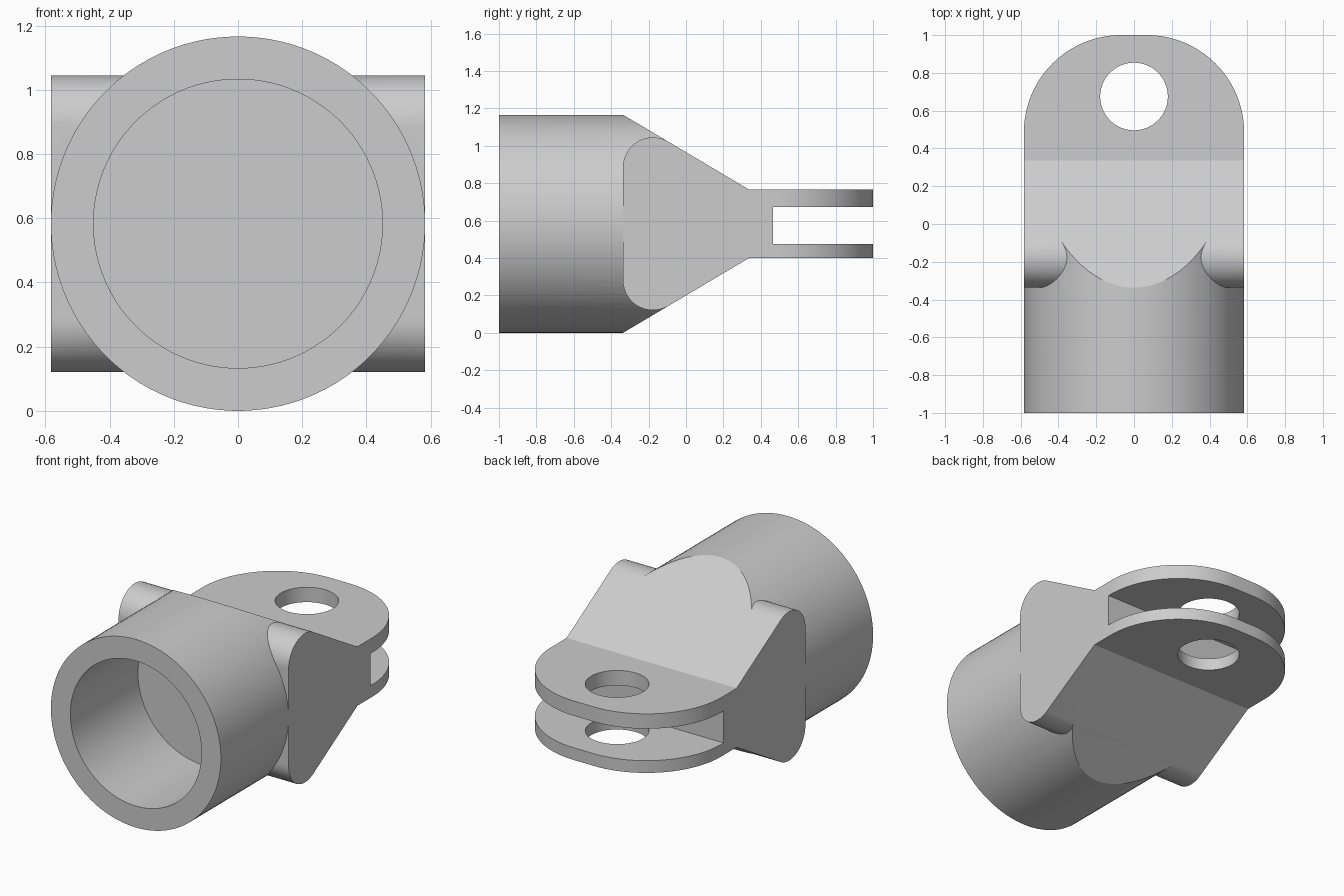
import bpy, bmesh, math
from mathutils import Matrix, Vector

cube = bpy.data.objects.get("Cube")
if cube:
    bpy.data.objects.remove(cube, do_unlink=True)

R = 0.583             # tube radius, also half width of the body
NECK = -0.337         # where the taper starts
FORK, FORK_H = 0.337, 0.183   # where the taper ends, half height there

grey = bpy.data.materials.new("plain grey")
grey.use_nodes = True
grey.diffuse_color = (0.604, 0.604, 0.604, 1)
grey.node_tree.nodes["Principled BSDF"].inputs["Base Color"].default_value = grey.diffuse_color


def add_object(name, bm):
    bmesh.ops.recalc_face_normals(bm, faces=bm.faces[:])
    mesh = bpy.data.meshes.new(name)
    bm.to_mesh(mesh)
    bm.free()
    mesh.materials.append(grey)
    obj = bpy.data.objects.new(name, mesh)
    bpy.context.collection.objects.link(obj)
    return obj


def prism(name, outline, place, lo, hi):
    """Extrude a 2D outline; place(a, b, h) turns it into a 3D point."""
    bm = bmesh.new()
    face = bm.faces.new([bm.verts.new(place(a, b, lo)) for a, b in outline])
    extruded = bmesh.ops.extrude_face_region(bm, geom=[face])["geom"]
    shift = Vector(place(0, 0, hi)) - Vector(place(0, 0, lo))
    bmesh.ops.translate(bm, vec=shift, verts=[g for g in extruded if isinstance(g, bmesh.types.BMVert)])
    return add_object(name, bm)


def arc(cx, cy, r, start, end, steps):
    angles = [start + (end - start) * i / steps for i in range(steps + 1)]
    return [(cx + r * math.cos(t), cy + r * math.sin(t)) for t in angles]


def circle(cx, cy, r, steps=96):
    return arc(cx, cy, r, math.pi / steps, 2 * math.pi + math.pi / steps, steps)[:-1]


def combine(target, other, operation):
    mod = target.modifiers.new(operation, "BOOLEAN")
    mod.operation, mod.object, mod.solver = operation, other, "EXACT"
    bpy.context.view_layer.objects.active = target
    bpy.ops.object.modifier_apply(modifier=mod.name)
    bpy.data.objects.remove(other, do_unlink=True)


def across(y, z, x): return (x, y, z)
def upward(x, y, z): return (x, y, z)
def along(x, z, y): return (x, y, z)


# Tapered body: side profile with rounded shoulders, mirrored about the axis
normal = Vector((R - FORK_H, FORK - NECK)).normalized()
r = 0.16
shoulder = arc(NECK + r, R - r * (1 + normal.x) / normal.y, r,
               math.pi, math.atan2(normal.y, normal.x), 20)
upper = shoulder + [(FORK, FORK_H), (1, FORK_H)]
profile = [(y, R + h) for y, h in upper] + [(y, R - h) for y, h in reversed(upper)]
clevis = prism("clevis_fitting", profile, across, -R, R)

# Rounded fork end, seen from above
corner = 0.515
side = arc(R - corner, 1 - corner, corner, 0, math.pi / 2, 32)
plan = [(R, -1)] + side + [(-x, y) for x, y in reversed(side)] + [(-R, -1)]
combine(clevis, prism("fork_outline", plan, upward, -1, 2), "INTERSECT")

# Slot between the two fork plates, and the pin hole
slot = [(0.465, 0.476), (1.5, 0.476), (1.5, 0.674), (0.465, 0.674)]
combine(clevis, prism("fork_slot", slot, across, -1, 1), "DIFFERENCE")
combine(clevis, prism("pin_hole", circle(0, 0.675, 0.179, 64), upward, -1, 2), "DIFFERENCE")

# Tube, trimmed by the two taper planes
tube = prism("tube", circle(0, R, R), along, -1, -0.08)
bm = bmesh.new()
bm.from_mesh(tube.data)
for s in (1, -1):
    cut = bmesh.ops.bisect_plane(bm, geom=bm.verts[:] + bm.edges[:] + bm.faces[:],
                                 plane_co=(0, NECK, R + s * R),
                                 plane_no=(0, normal.x, s * normal.y), clear_outer=True)
    rim = [g for g in cut["geom_cut"] if isinstance(g, bmesh.types.BMEdge)]
    bmesh.ops.holes_fill(bm, edges=rim)
bmesh.ops.recalc_face_normals(bm, faces=bm.faces[:])
bm.to_mesh(tube.data)
bm.free()
combine(clevis, tube, "UNION")

# Blind bore in the tube
combine(clevis, prism("bore", circle(0, R, 0.45), along, -1.5, NECK), "DIFFERENCE")

# Smooth round faces, crisp edges
bpy.ops.object.select_all(action="DESELECT")
clevis.select_set(True)
bpy.context.view_layer.objects.active = clevis
bpy.ops.object.shade_smooth_by_angle(angle=math.radians(25))
